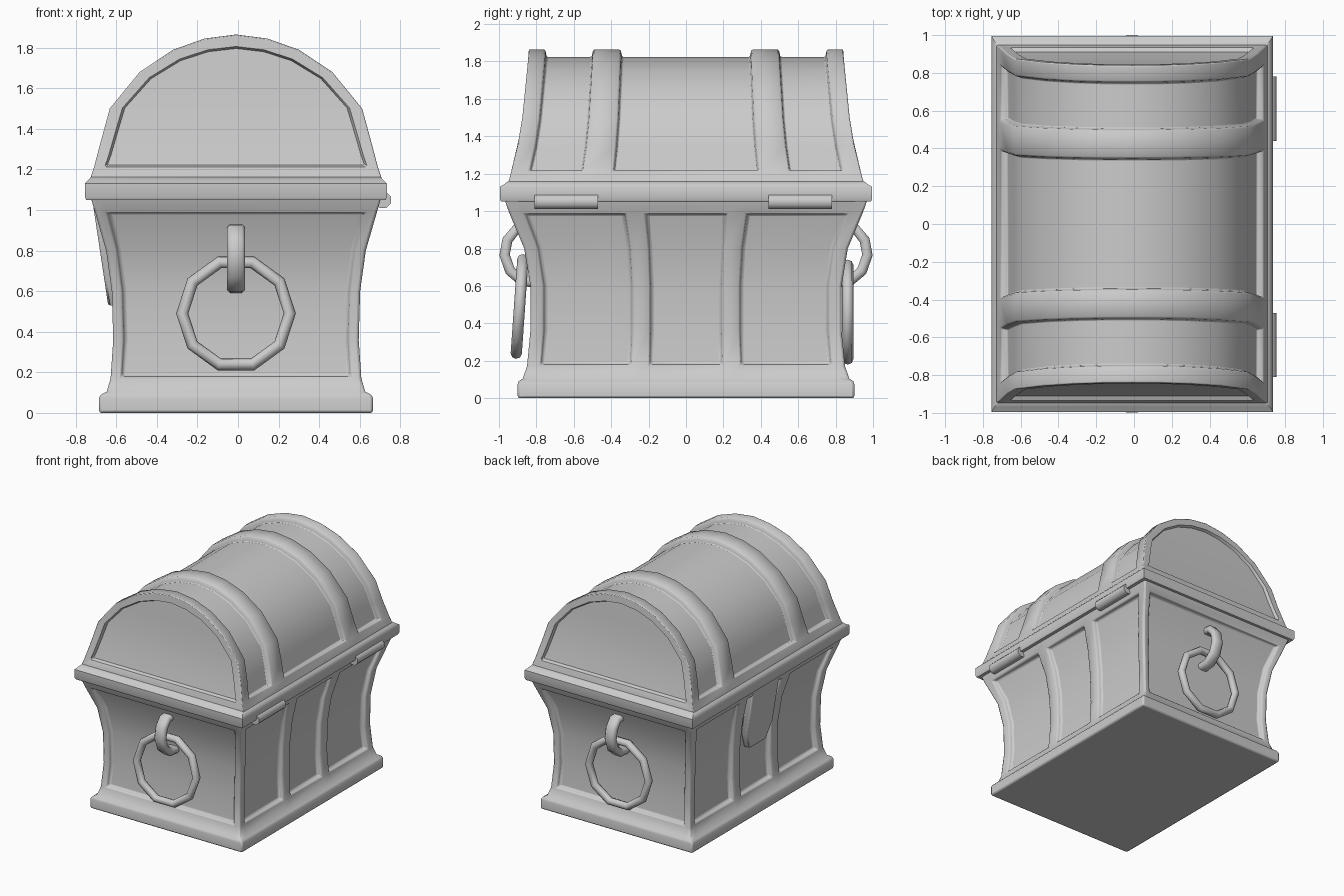
import bpy, bmesh, math
from mathutils import Matrix, Vector

cube = bpy.data.objects.get("Cube")
if cube:
    bpy.data.objects.remove(cube)

grey = bpy.data.materials.new("plain_grey")
grey.use_nodes = True
colour = (0.6, 0.6, 0.6, 1)
grey.diffuse_color = colour
grey.node_tree.nodes["Principled BSDF"].inputs["Base Color"].default_value = colour

SHIFT = Vector((-0.01, 0, 0))


def finish(name, bm, bevel=0.0):
    bmesh.ops.recalc_face_normals(bm, faces=bm.faces)
    mesh = bpy.data.meshes.new(name)
    bm.to_mesh(mesh)
    bm.free()
    ob = bpy.data.objects.new(name, mesh)
    bpy.context.collection.objects.link(ob)
    ob.location = SHIFT
    mesh.materials.append(grey)
    if bevel:
        mod = ob.modifiers.new("soft_edges", "BEVEL")
        mod.width, mod.segments = bevel, 2
        mod.limit_method, mod.angle_limit = "ANGLE", math.radians(75)
    bpy.ops.object.select_all(action="DESELECT")
    ob.select_set(True)
    bpy.context.view_layer.objects.active = ob
    bpy.ops.object.shade_smooth_by_angle(angle=math.radians(48))


def recess(bm, faces, depth):
    """Sink panels with a rounded lip and a crisp inner edge."""
    bmesh.ops.recalc_face_normals(bm, faces=bm.faces)
    for wall, drop in ((.009, .2), (.007, .8)):
        bmesh.ops.inset_region(bm, faces=faces, thickness=wall, depth=-drop * depth,
                               use_even_offset=True, use_boundary=True)


def loft(levels, ring, is_panel=lambda a, b, z: False):
    """Stack rectangular rings (z, half width, half length) and cap them."""
    bm = bmesh.new()
    rows = [[bm.verts.new((sx * hx, sy * hy, z)) for sx, sy in ring] for z, hx, hy in levels]
    panels, n = [], len(ring)
    for k in range(len(rows) - 1):
        for i in range(n):
            j = (i + 1) % n
            f = bm.faces.new((rows[k][i], rows[k][j], rows[k + 1][j], rows[k + 1][i]))
            if is_panel(ring[i], ring[j], (levels[k][0] + levels[k + 1][0]) / 2):
                panels.append(f)
    bm.faces.new(rows[0][::-1])
    bm.faces.new(rows[-1])
    return bm, panels


def rect_ring(xs, ys):
    half = [(x, -1) for x in [-1] + xs] + [(1, y) for y in [-1] + ys]
    return half + [(-x, -y) for x, y in half]


# Chest body: flared walls with a plinth, corner posts and ribs
def body_panel(a, b, z):
    mx, my = abs(a[0] + b[0]) / 2, abs(a[1] + b[1]) / 2
    free = mx if my == 1 else my
    return 0.18 < z < 0.98 and (free < 0.2 or 0.36 < free < 0.9)


body_levels = [(0, .675, .9), (.075, .675, .9), (.09, .665, .895), (.105, .637, .873),
               (.17, .618, .85), (.36, .605, .832), (.6, .612, .832), (.8, .64, .865),
               (.99, .695, .945), (1.06, .715, .97)]
body_ring = rect_ring([-.93, .93], [-.925, -.335, -.24, .24, .335, .925])
bm, panels = loft(body_levels, body_ring, body_panel)
recess(bm, panels, 0.035)
finish("chest_body", bm, 0.012)

# Lid rim
rim_levels = [(1.05, .738, .988), (1.065, .745, .995), (1.13, .745, .995),
              (1.145, .73, .97), (1.165, .71, .945)]
bm, _ = loft(rim_levels, rect_ring([], []))
finish("lid_rim", bm)

# Lid: arched barrel with raised bands
half = [(.72, 1.15, .95), (.7, 1.21, .935), (.663, 1.35, .9), (.622, 1.5, .875),
        (.475, 1.68, .857), (.31, 1.79, .846), (.155, 1.845, .841), (0, 1.865, .84)]
arch = half + [(-x, z, y) for x, z, y in half[-2::-1]]
splits = [-1, -.905, -.582, -.425, .425, .582, .905, 1]
bm = bmesh.new()
grid = [[bm.verts.new((x, s * y, z)) for s in splits] for x, z, y in arch]
barrel, last = [], len(arch) - 1
for i in range(last):
    for j in range(len(splits) - 1):
        f = bm.faces.new((grid[i][j], grid[i][j + 1], grid[i + 1][j + 1], grid[i + 1][j]))
        if j % 2 and 0 < i < last - 1:
            barrel.append(f)


def end_depth(z):
    """Half length of the lid at a height, along the arch points."""
    for (_, z0, y0), (_, z1, y1) in zip(half, half[1:]):
        if z <= z1:
            return y0 + (y1 - y0) * (z - z0) / (z1 - z0)


# Lid ends: arched frame, sloped lip and sunken panel
for column, s in ((0, -1), (-1, 1)):
    loops = [[row[column] for row in grid]]
    for sx, z0, z1, sink in ((.9, 1.212, 1.806, 0), (.88, 1.222, 1.796, .022)):
        loop = []
        for x, z, _ in arch:
            h = z0 + (z - 1.15) * (z1 - z0) / (1.865 - 1.15)
            loop.append(bm.verts.new((x * sx, s * (end_depth(h) - sink), h)))
        loops.append(loop)
    for a, b in zip(loops, loops[1:]):
        for i in range(len(a)):
            bm.faces.new((a[i], a[i - 1], b[i - 1], b[i]))
    panel = loops[-1]
    for i in range(last // 2):
        strip = [panel[i], panel[i + 1], panel[last - i - 1], panel[last - i]]
        bm.faces.new(list(dict.fromkeys(strip)))
bm.faces.new(grid[0] + grid[last][::-1])
recess(bm, barrel, 0.04)
finish("lid_barrel", bm, 0.006)


def sweep(name, path, section, matrix, closed=False):
    """Carry a section (in-plane, out-of-plane) along a flat path."""
    bm, n, m = bmesh.new(), len(path), len(section)
    pts, rows = [Vector(p) for p in path], []
    for i, p in enumerate(pts):
        before = pts[i - 1] if closed or i else p
        after = pts[(i + 1) % n] if closed or i < n - 1 else p
        t = (after - before).normalized()
        side = Vector((-t.y, t.x))
        rows.append([bm.verts.new(matrix @ Vector((*(p + side * a), b))) for a, b in section])
    for i in range(n if closed else n - 1):
        for k in range(m):
            r, s = rows[i], rows[(i + 1) % n]
            bm.faces.new((r[k], r[(k + 1) % m], s[(k + 1) % m], s[k]))
    if not closed:
        bm.faces.new(rows[0])
        bm.faces.new(rows[-1])
    finish(name, bm)


def circle(r, n):
    return [(r * math.cos(math.tau * i / n), r * math.sin(math.tau * i / n)) for i in range(n)]


# Ring handles and their staples on both ends
staple_path = [(.82, .905), (.91, .9), (.955, .845), (.97, .765), (.94, .68), (.875, .625), (.8, .62)]
staple_section = [(-.028, -.03), (-.012, -.045), (.012, -.045), (.028, -.03),
                  (.028, .03), (.012, .045), (-.012, .045), (-.028, .03)]
for word, s, lean, y, z in (("front", -1, 4, .89, .49), ("back", 1, 0, .865, .46)):
    place = Matrix.Translation((0, s * y, z)) @ Matrix.Rotation(math.radians(90 - lean), 4, "X")
    sweep(word + "_ring_handle", circle(.265, 10), circle(.03, 8), place, closed=True)
    axes = Matrix(((0, 0, 1, 0), (s, 0, 0, 0), (0, 1, 0, 0), (0, 0, 0, 1)))
    sweep(word + "_ring_staple", staple_path, staple_section, axes)

# Hinge barrels
for word, y in (("front", -.64), ("back", .61)):
    bm = bmesh.new()
    turn = Matrix.Rotation(math.pi / 2, 4, "X") @ Matrix.Rotation(math.pi / 8, 4, "Z")
    bmesh.ops.create_cone(bm, cap_ends=True, segments=8, radius1=.043, radius2=.043, depth=.34,
                          matrix=Matrix.Translation((.724, y, 1.05)) @ turn)
    finish(word + "_hinge", bm)

# Latch tongue opposite the hinges
bm = bmesh.new()
tongue = [(-.17, 1.06), (-.16, .66), (-.1, .53), (.1, .53), (.16, .66), (.17, 1.06)]
outer = [bm.verts.new((-.63 - (z - .53) * .15, y, z)) for y, z in tongue]
inner = [bm.verts.new((v.co.x + .06, v.co.y, v.co.z)) for v in outer]
bm.faces.new(outer)
bm.faces.new(inner[::-1])
for i in range(len(tongue)):
    j = (i + 1) % len(tongue)
    bm.faces.new((outer[i], outer[j], inner[j], inner[i]))
finish("latch_tongue", bm, 0.01)
